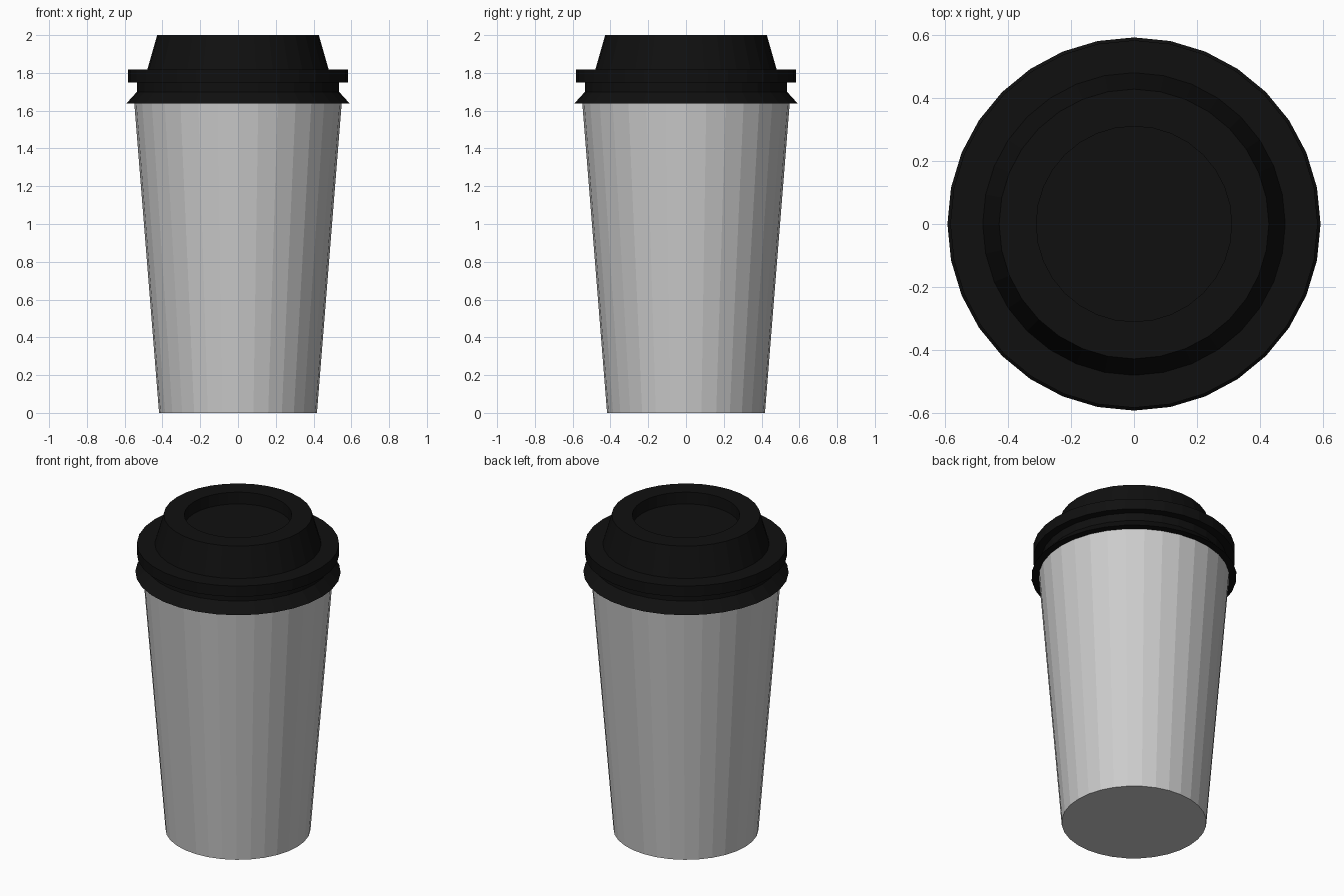
import bpy
import bmesh
from math import cos, sin, tau

if "Cube" in bpy.data.objects:
    bpy.data.objects.remove(bpy.data.objects["Cube"])

SIDES = 32


def lathe(name, profile):
    """Revolve (radius, z) points about z; a zero radius closes to a pole."""
    bm = bmesh.new()
    rings = []
    for r, z in profile:
        rings.append([bm.verts.new((r * cos(tau * i / SIDES), r * sin(tau * i / SIDES), z))
                      for i in range(SIDES)])
    for low, high in zip(rings, rings[1:]):
        for i in range(SIDES):
            j = (i + 1) % SIDES
            bm.faces.new((low[i], low[j], high[j], high[i]))
    # flat caps close both ends of the profile
    bm.faces.new(rings[0][::-1])
    bm.faces.new(rings[-1])
    bmesh.ops.recalc_face_normals(bm, faces=bm.faces)
    mesh = bpy.data.meshes.new(name)
    bm.to_mesh(mesh)
    bm.free()
    obj = bpy.data.objects.new(name, mesh)
    bpy.context.collection.objects.link(obj)
    return obj


# Tapered paper cup
lathe("cup_body", [(0.418, 0.0), (0.549, 1.638)])

# Lid: flared skirt, neck, square rim, sloped dome and sunken drinking well
lid = lathe("lid", [
    (0.54, 1.637), (0.592, 1.637), (0.535, 1.70), (0.535, 1.75),
    (0.583, 1.75), (0.583, 1.818), (0.48, 1.818),
    (0.428, 2.0), (0.31, 2.0), (0.31, 1.925),
])

black = bpy.data.materials.new("lid_black")
black.diffuse_color = (0.005, 0.005, 0.005, 1.0)
black.use_nodes = True
black.node_tree.nodes["Principled BSDF"].inputs["Base Color"].default_value = black.diffuse_color
lid.data.materials.append(black)
